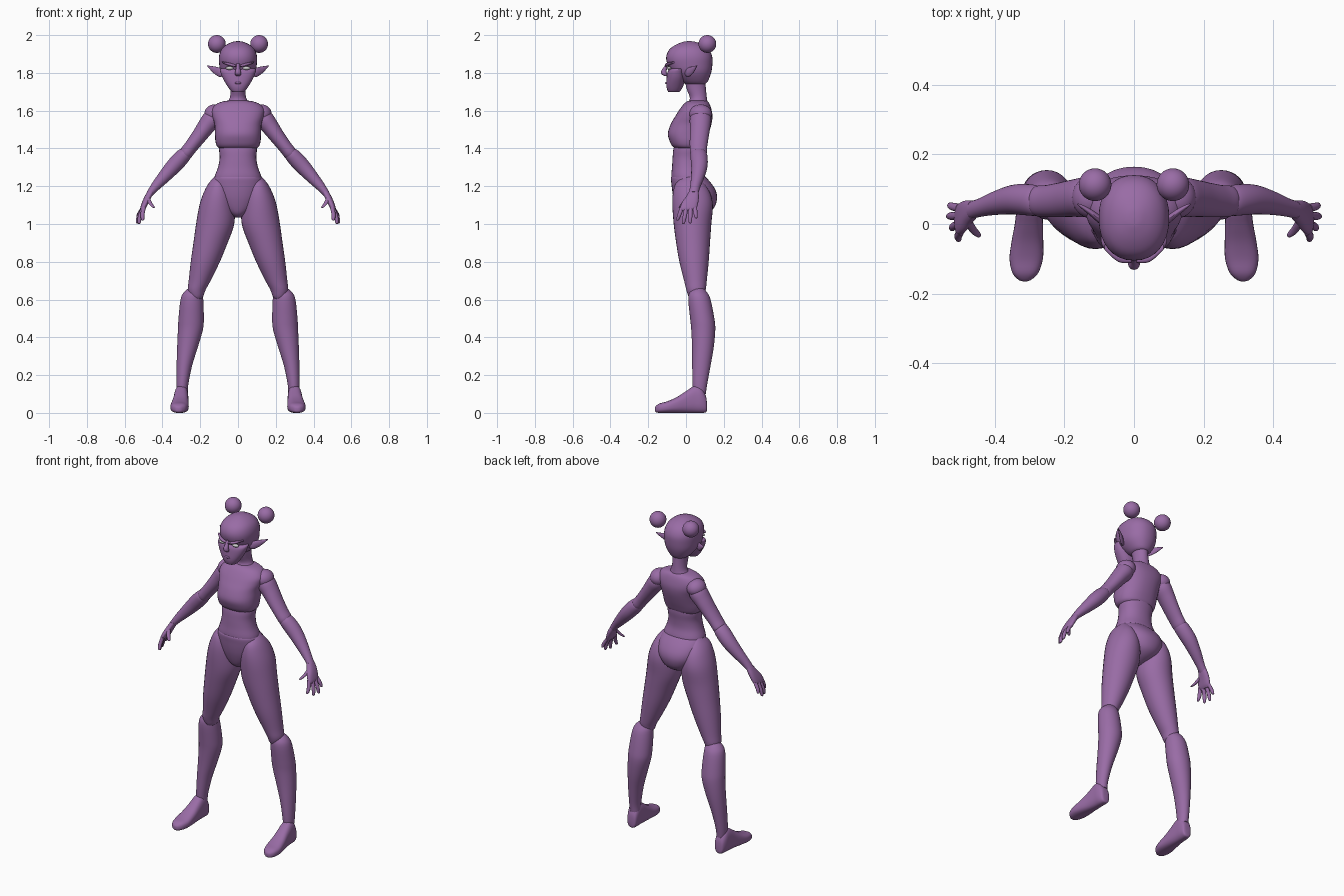
import bpy, bmesh, math
from mathutils import Vector

X, Y, Z = Vector((1, 0, 0)), Vector((0, 1, 0)), Vector((0, 0, 1))


def material(name, color):
    m = bpy.data.materials.new(name)
    m.diffuse_color = color
    return m


SKIN = material("purple", (0.32, 0.15, 0.38, 1))
EYE = material("pale_eye", (0.72, 0.74, 0.72, 1))


def finish(name, bm, mirror, mat):
    bmesh.ops.recalc_face_normals(bm, faces=bm.faces)
    me = bpy.data.meshes.new(name)
    bm.to_mesh(me)
    bm.free()
    me.materials.append(mat)
    ob = bpy.data.objects.new(name, me)
    bpy.context.collection.objects.link(ob)
    if mirror:
        ob.modifiers.new("mirror", "MIRROR")
    return ob


def spline(rows, steps):
    """Catmull-Rom resampling of ring rows."""
    out = []
    for i in range(len(rows) - 1):
        quad = (rows[max(i - 1, 0)], rows[i], rows[i + 1], rows[min(i + 2, len(rows) - 1)])
        for k in range(steps):
            t = k / steps
            out.append([0.5 * (2 * b + (c - a) * t + (2 * a - 5 * b + 4 * c - d) * t * t
                               + (3 * b - a - 3 * c + d) * t ** 3) for a, b, c, d in zip(*quad)])
    return out + [list(rows[-1])]


def loft(name, rows, u=X, v=Y, p=2.0, mirror=False, n=32, steps=4, mat=SKIN):
    """Skin over rings given as (cx, cy, cz, radius_u, radius_v)."""
    bm = bmesh.new()
    rings = []
    power = lambda s: math.copysign(abs(s) ** (2 / p), s)
    for cx, cy, cz, ru, rv in spline(rows, steps):
        ru, rv = max(ru, 0.001), max(rv, 0.001)
        ring = []
        for k in range(n):
            a = 2 * math.pi * k / n
            ring.append(bm.verts.new(Vector((cx, cy, cz)) + u * ru * power(math.cos(a))
                                     + v * rv * power(math.sin(a))))
        rings.append(ring)
    for r, s in zip(rings, rings[1:]):
        for k in range(n):
            bm.faces.new((r[k], r[(k + 1) % n], s[(k + 1) % n], s[k]))
    bm.faces.new(rings[0])
    bm.faces.new(rings[-1])
    return finish(name, bm, mirror, mat)


def sides(rows):
    """(z, x0, x1, y0, y1) to horizontal rings."""
    return [((a + b) / 2, (c + d) / 2, z, (b - a) / 2, (d - c) / 2) for z, a, b, c, d in rows]


def centred(rows):
    """(z, half_width, y0, y1) to horizontal rings."""
    return sides([(z, -w, w, c, d) for z, w, c, d in rows])


def ball(name, centre, radii, mirror=True, mat=SKIN):
    bm = bmesh.new()
    bmesh.ops.create_uvsphere(bm, u_segments=32, v_segments=20, radius=1)
    for vert in bm.verts:
        vert.co = Vector([c + r * q for c, r, q in zip(centre, radii, vert.co)])
    return finish(name, bm, mirror, mat)


# Torso: chest overlapping the abdomen, then the pelvis
loft("chest", centred([
    (1.395, .085, -.04, .075), (1.41, .11, -.07, .092), (1.44, .12, -.087, .105),
    (1.48, .122, -.096, .12), (1.53, .125, -.08, .135), (1.57, .137, -.057, .14),
    (1.605, .14, -.035, .135), (1.635, .115, -.012, .125), (1.65, .075, .008, .112),
    (1.655, .03, .03, .09)]), p=2.3)
loft("abdomen", centred([
    (1.45, .09, -.05, .09), (1.40, .1, -.066, .093), (1.35, .097, -.071, .087),
    (1.30, .106, -.074, .087), (1.25, .124, -.078, .1), (1.21, .125, -.07, .1)]), p=2.2)
loft("pelvis", centred([
    (1.035, .015, -.01, .05), (1.055, .05, -.035, .11), (1.085, .09, -.05, .148),
    (1.13, .12, -.064, .164), (1.17, .132, -.072, .16), (1.21, .135, -.077, .138),
    (1.245, .126, -.08, .108), (1.255, .11, -.07, .095)]), p=2.2)
loft("neck", centred([
    (1.60, .085, 0, .125), (1.64, .06, .012, .115), (1.67, .043, .02, .11),
    (1.72, .04, .002, .105), (1.79, .045, -.01, .1)]))

# Head: skull, jaw mask and features
loft("skull", centred([
    (1.738, .03, .01, .09), (1.75, .055, -.02, .112), (1.80, .09, -.075, .133),
    (1.85, .1, -.1, .14), (1.89, .1, -.104, .138), (1.925, .087, -.087, .12),
    (1.95, .06, -.052, .088), (1.965, .025, -.012, .047), (1.968, .004, .013, .021)]), p=2.2)
loft("jaw", centred([
    (1.698, .022, -.088, -.045), (1.702, .035, -.096, -.032), (1.73, .056, -.104, -.015),
    (1.77, .08, -.103, -.004), (1.805, .093, -.098, .0), (1.82, .094, -.085, .002),
    (1.824, .08, -.07, -.01)]), p=2.3)
loft("nose", [
    (0, -.1, 1.85, .008, .006), (0, -.108, 1.83, .010, .010), (0, -.117, 1.81, .014, .014),
    (0, -.114, 1.793, .017, .015), (0, -.104, 1.783, .01, .008)], n=16)
loft("mouth", [(-.03, -.093, 1.745, .002, .004), (0, -.105, 1.747, .006, .006),
               (.03, -.093, 1.745, .002, .004)], u=Z, v=Y, n=12)
loft("brows", [(.006, -.104, 1.836, .005, .007), (.045, -.097, 1.845, .008, .012),
               (.085, -.066, 1.857, .004, .008)], u=Z, v=Y, mirror=True, n=16)
ball("eyes", (.045, -.09, 1.825), (.021, .012, .009), mat=EYE)
loft("ears", [
    (.075, -.002, 1.80, .012, .008), (.095, .01, 1.802, .024, .010),
    (.12, .03, 1.812, .021, .009), (.145, .047, 1.826, .011, .006),
    (.163, .058, 1.838, .002, .002)], u=Z, v=Vector((-.5, .86, 0)), mirror=True, n=20)
ball("hair_buns", (.112, .113, 1.953), (.047, .047, .047))

# Arms
ACROSS = Vector((.77, 0, .64))
ball("shoulders", (.125, .077, 1.583), (.053, .06, .05))
loft("upper_arms", [
    (.10, .077, 1.605, .03, .035), (.135, .077, 1.56, .05, .056), (.17, .075, 1.515, .046, .054),
    (.21, .07, 1.46, .040, .05), (.25, .066, 1.408, .036, .046), (.278, .066, 1.372, .035, .043),
    (.295, .066, 1.35, .02, .025)], u=ACROSS, mirror=True)
loft("forearms", [
    (.262, .067, 1.392, .018, .022), (.278, .067, 1.374, .036, .042), (.31, .07, 1.34, .042, .045),
    (.35, .07, 1.296, .04, .042), (.40, .06, 1.24, .032, .034), (.44, .048, 1.195, .024, .027),
    (.468, .04, 1.16, .018, .025)], u=ACROSS, mirror=True)

# Hands with four fingers and a thumb
loft("palms", [
    (.462, .041, 1.172, .018, .025), (.476, .034, 1.145, .019, .034), (.49, .022, 1.115, .018, .043),
    (.502, .013, 1.085, .015, .044), (.507, .01, 1.072, .008, .036)], mirror=True, p=2.4)
FINGERS = [((.502, .046, 1.09), (.532, .054, 1.03)), ((.506, .024, 1.085), (.535, .022, 1.003)),
           ((.504, .001, 1.085), (.525, -.014, 1.0)), ((.498, -.02, 1.09), (.505, -.046, 1.018)),
           ((.478, .01, 1.14), (.446, -.034, 1.085))]
for i, (a, b) in enumerate(FINGERS):
    a, b = Vector(a), Vector(b)
    bend = a.lerp(b, .55) + Vector((.004, 0, 0))
    tip = a.lerp(b, .92)
    loft("thumbs" if i == 4 else f"fingers_{i + 1}",
         [(*a, .011, .012), (*bend, .011, .011), (*tip, .008, .008), (*b, .002, .002)],
         mirror=True, n=14)

# Legs
loft("thighs", sides([
    (1.255, .095, .118, 0, .05), (1.22, .06, .152, -.05, .09), (1.17, .035, .18, -.068, .125),
    (1.10, .02, .204, -.072, .142), (1.0, .02, .222, -.065, .134), (.9, .055, .236, -.052, .127),
    (.8, .096, .25, -.035, .12), (.7, .145, .261, -.01, .11), (.65, .172, .266, .002, .104),
    (.615, .185, .255, .014, .092), (.592, .207, .235, .03, .065)]), mirror=True)
loft("shins", sides([
    (.668, .215, .25, .045, .085), (.64, .19, .285, .02, .11), (.6, .184, .304, .012, .13),
    (.5, .181, .315, .022, .15), (.44, .186, .318, .028, .155), (.35, .212, .322, .032, .147),
    (.25, .243, .325, .033, .13), (.15, .263, .326, .034, .112), (.1, .266, .322, .04, .105)]),
    mirror=True)

# Feet: rings stepped from heel to toe as (y, x0, x1, z0, z1)
FOOT = [(.111, .285, .312, .015, .05), (.105, .27, .325, .003, .09), (.08, .264, .335, 0, .135),
        (.045, .263, .338, 0, .143), (0, .262, .343, 0, .115), (-.05, .261, .352, 0, .083),
        (-.1, .262, .358, 0, .061), (-.14, .275, .35, 0, .05), (-.16, .295, .333, .004, .036),
        (-.165, .308, .32, .012, .026)]
loft("feet", [((a + b) / 2, y, (c + d) / 2, (b - a) / 2, (d - c) / 2) for y, a, b, c, d in FOOT],
     u=X, v=Z, p=2.6, mirror=True)

# Smooth shading with sharp creases kept
for ob in bpy.context.collection.objects:
    ob.select_set(True)
    bpy.context.view_layer.objects.active = ob
bpy.ops.object.shade_smooth_by_angle(angle=math.radians(40))
